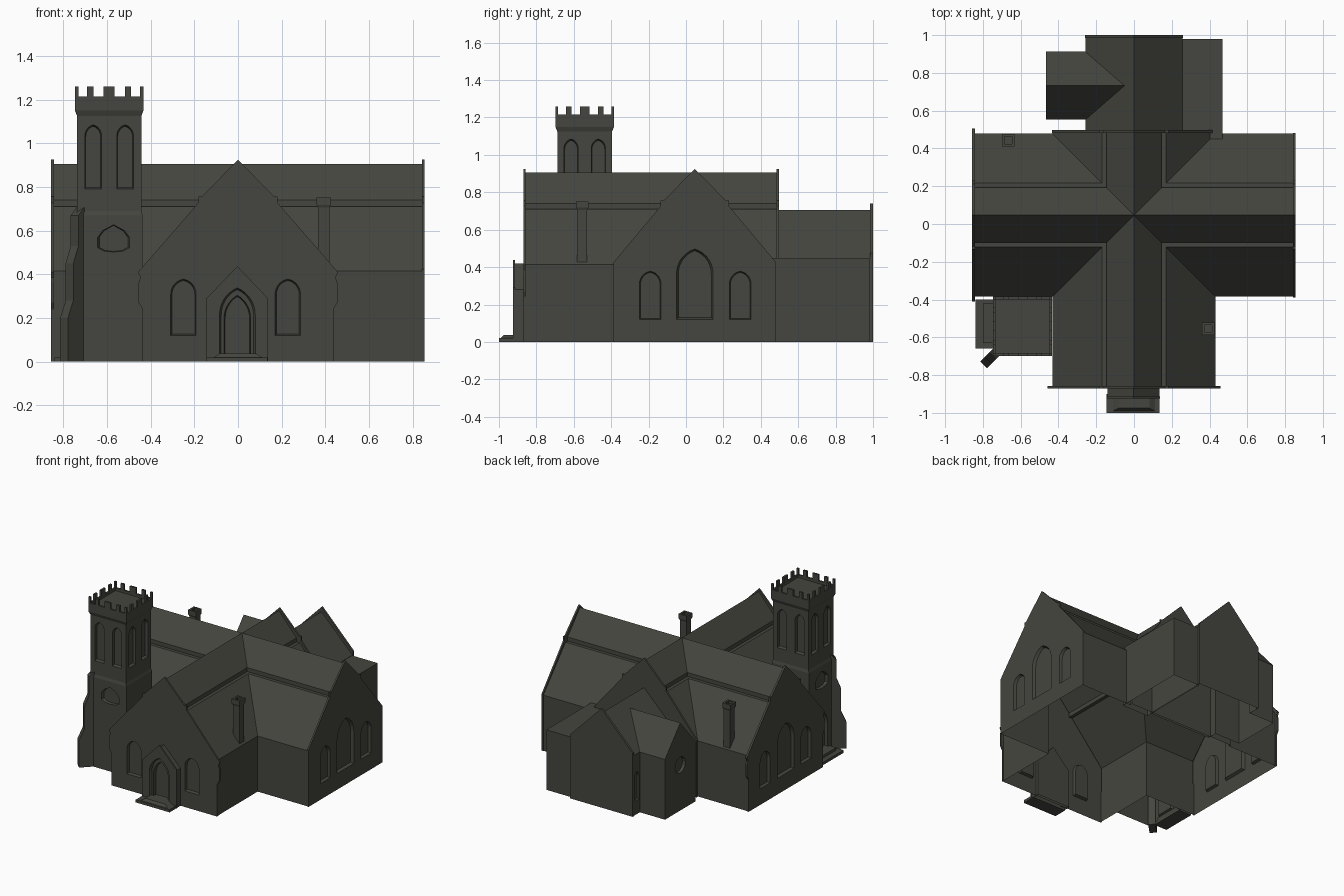
import bpy, bmesh, math
from mathutils import Vector

if "Cube" in bpy.data.objects:
    bpy.data.objects.remove(bpy.data.objects["Cube"])

stone = bpy.data.materials.new("dark_stone")
stone.diffuse_color = (0.06, 0.06, 0.05, 1)
stone.use_nodes = True
stone.node_tree.nodes["Principled BSDF"].inputs["Base Color"].default_value = stone.diffuse_color


def loft(name, loops, mat=True):
    """Closed solid through loops of equal point count."""
    bm = bmesh.new()
    rings = [[bm.verts.new(p) for p in loop] for loop in loops]
    n = len(rings[0])
    for a, b in zip(rings, rings[1:]):
        for i in range(n):
            bm.faces.new((a[i], a[(i + 1) % n], b[(i + 1) % n], b[i]))
    bm.faces.new(rings[0])
    bm.faces.new(rings[-1])
    bmesh.ops.recalc_face_normals(bm, faces=bm.faces)
    me = bpy.data.meshes.new(name)
    bm.to_mesh(me)
    bm.free()
    ob = bpy.data.objects.new(name, me)
    bpy.context.collection.objects.link(ob)
    if mat:
        me.materials.append(stone)
    return ob


def place(axis, t, pts, c=0.0):
    return [(c + u, t, z) if axis == 'y' else (t, c + u, z) for u, z in pts]


def prism(name, axis, a, b, pts, c=0.0):
    return loft(name, [place(axis, a, pts, c), place(axis, b, pts, c)])


def mirror(half):
    """Half profile from the right foot up to the centre -> full outline."""
    return half + [(-u, z) for u, z in reversed(half) if u > 1e-6]


def box(name, x0, x1, y0, y1, z0, z1):
    return loft(name, [[(x0, y0, z), (x1, y0, z), (x1, y1, z), (x0, y1, z)] for z in (z0, z1)])


def stages(name, x0, x1, y0, y1, steps):
    """Stacked rectangles, each (height, inset)."""
    return loft(name, [[(x0 + i, y0 + i, z), (x1 - i, y0 + i, z), (x1 - i, y1 - i, z), (x0 + i, y1 - i, z)]
                       for z, i in steps])


def arch(w, z0, zs, zt, n=7):
    """Pointed (or round) arch outline."""
    h = zt - zs
    r = (w * w + h * h) / (2 * w)
    end = math.atan2(h, r - w)
    half = [(w, z0)] + [(w - r + r * math.cos(end * i / n), zs + r * math.sin(end * i / n)) for i in range(n)]
    return mirror(half + [(0, zt)])


def cutter(axis, plane, out, c, pts, depth=0.02, taper=0.9):
    """Recess cutter with splayed sides."""
    zc = (min(p[1] for p in pts) + max(p[1] for p in pts)) / 2
    mid = [(u * taper, zc + (z - zc) * (1 - (1 - taper) * 0.5)) for u, z in pts]
    ob = loft("cutter", [place(axis, plane + out * 0.03, pts, c), place(axis, plane, pts, c),
                         place(axis, plane - out * depth, mid, c)], False)
    ob.hide_render = True
    return ob


def build(ob, unions=(), cuts=(), open_bottom=True):
    """Join and cut, then open the underside."""
    for other, op in [(u, 'UNION') for u in unions] + [(k, 'DIFFERENCE') for k in cuts]:
        m = ob.modifiers.new("bool", 'BOOLEAN')
        m.operation, m.object, m.solver = op, other, 'EXACT'
    bpy.context.view_layer.update()
    dg = bpy.context.evaluated_depsgraph_get()
    me = bpy.data.meshes.new_from_object(ob.evaluated_get(dg))
    ob.modifiers.clear()
    ob.data = me
    for other in list(unions) + list(cuts):
        bpy.data.objects.remove(other)
    bm = bmesh.new()
    bm.from_mesh(me)
    if open_bottom:
        low = [f for f in bm.faces if all(v.co.z < 1e-4 for v in f.verts)]
        bmesh.ops.delete(bm, geom=low, context='FACES')
    for f in bm.faces:
        f.material_index = 0
        f.smooth = False
    bm.to_mesh(me)
    bm.free()
    me.materials.clear()
    me.materials.append(stone)


# Cross-shaped main body with stepped roofs and raised gable ends
MID = 0.047
roof = mirror([(0.432, 0), (0.432, 0.415), (0.17, 0.71), (0.145, 0.71), (0.145, 0.74), (0, 0.905)])
top = [(0.182, 0.727), (0.182, 0.757), (0.165, 0.757), (0, 0.925)]
plain = mirror([(0.435, 0), (0.435, 0.425)] + top)
kneeler = mirror([(0.437, 0), (0.437, 0.24), (0.455, 0.27), (0.455, 0.36), (0.447, 0.385), (0.458, 0.41)] + top)
body = prism("church_body", 'y', -0.86, 0.487, roof)
parts = [prism("cross_arm", 'x', -0.85, 0.85, roof, MID),
         prism("gable", 'y', -0.87, -0.857, kneeler),
         prism("gable", 'y', 0.483, 0.497, plain),
         prism("gable", 'x', -0.857, -0.843, kneeler, MID),
         prism("gable", 'x', 0.843, 0.855, plain, MID)]
lancet, great = arch(0.058, 0.12, 0.31, 0.378), arch(0.098, 0.12, 0.365, 0.497)
cuts = [cutter('y', -0.87, -1, c, lancet) for c in (-0.25, 0.228)]
for side in (-1, 1):
    plane = 0.857 * side if side < 0 else 0.855
    cuts.append(cutter('x', plane, side, MID, great))
    cuts += [cutter('x', plane, side, MID + d, lancet) for d in (-0.238, 0.243)]
build(body, parts, cuts)

# Chancel with side room
chancel = prism("chancel", 'y', 0.48, 0.99, mirror([(0.257, 0), (0.257, 0.45), (0, 0.705)]))
cparts = [prism("gable", 'y', 0.984, 1.0, mirror([(0.26, 0), (0.26, 0.475), (0, 0.74)])),
          prism("side_room", 'x', -0.465, -0.03, mirror([(0.18, 0), (0.18, 0.45), (0, 0.655)]), 0.732)]
ring = [(0.06 * math.cos(a * math.pi / 8), 0.34 + 0.06 * math.sin(a * math.pi / 8)) for a in range(16)]
build(chancel, cparts, [cutter('x', -0.465, -1, 0.732, ring),
                        cutter('x', -0.26, -1, 0.948, arch(0.024, 0.1, 0.28, 0.32), 0.015)])
build(box("flat_roof_vestry", 0.25, 0.468, 0.44, 0.98, 0, 0.448))

# Tower
X0, X1, Y0, Y1 = -0.747, -0.433, -0.698, -0.385
tower = stages("tower", X0, X1, Y0, Y1,
               [(0, 0.004), (0.67, 0.004), (0.69, 0.01), (1.125, 0.01), (1.15, 0), (1.215, 0),
                (1.215, 0.014), (1.195, 0.014)])
xc, yc = (X0 + X1) / 2, (Y0 + Y1) / 2
belfry = arch(0.038, 0.79, 1.035, 1.085)
niche = mirror([(0, 0.502), (0.045, 0.507), (0.0725, 0.522), (0.0725, 0.57), (0.05, 0.6), (0, 0.627)])
cuts = []
for s in (-0.073, 0.073):
    cuts += [cutter('y', Y0 + 0.01, -1, xc + s, belfry), cutter('y', Y1 - 0.01, 1, xc + s, belfry),
             cutter('x', X0 + 0.01, -1, yc + s, belfry), cutter('x', X1 - 0.01, 1, yc + s, belfry)]
cuts += [cutter('y', Y0 + 0.004, -1, xc + 0.02, niche), cutter('x', X0 + 0.004, -1, yc, niche),
         cutter('x', X0 + 0.004, -1, yc, arch(0.07, 0.04, 0.21, 0.33))]
build(tower, (), cuts)

# Battlements on all four sides
T = 0.014
for k, (a, b) in enumerate([(0, 0.05), (0.18, 0.27), (0.42, 0.58), (0.73, 0.82), (0.95, 1)]):
    xa, xb = X0 + a * (X1 - X0), X0 + b * (X1 - X0)
    ya, yb = Y0 + a * (Y1 - Y0), Y0 + b * (Y1 - Y0)
    for j, (y0, y1) in enumerate([(Y0, Y0 + T), (Y1 - T, Y1)]):
        box(f"merlon_ns_{k}_{j}", xa, xb, y0, y1, 1.213, 1.26)
    if 0 < k < 4:
        for j, (x0, x1) in enumerate([(X0, X0 + T), (X1 - T, X1)]):
            box(f"merlon_ew_{k}_{j}", x0, x1, ya, yb, 1.213, 1.26)

# Diagonal stepped buttress on the tower corner
prof = [(-0.035, 0), (0.08, 0), (0.08, 0.2), (0.045, 0.28), (0.045, 0.45), (0.012, 0.53), (0.012, 0.67), (-0.035, 0.715)]
out, side = Vector((-1, -1, 0)).normalized(), Vector((1, -1, 0)).normalized()
corner = Vector((-0.74, -0.69, 0))
loft("buttress", [[corner + out * d + side * s + Vector((0, 0, z)) for d, z in prof] for s in (-0.025, 0.025)])

# Entrance porch with nested door arches
porch = prism("porch", 'y', -0.918, -0.85, mirror([(0.137, 0), (0.137, 0.28), (0, 0.42)]), -0.003)
build(porch, [prism("gable", 'y', -0.925, -0.914, mirror([(0.141, 0), (0.141, 0.29), (0, 0.437)]), -0.003)],
      [cutter('y', -0.925, -1, -0.003, arch(0.082, 0.03, 0.215, 0.338), 0.018),
       cutter('y', -0.912, -1, -0.003, arch(0.062, 0.03, 0.2, 0.305), 0.03)])

# Steps at the porch and at the tower door
loft("porch_steps", [[(-0.145, -1.0, z), (0.135, -1.0, z), (0.135, -0.9, z), (-0.145, -0.9, z)] for z in (0, 0.02)])
loft("porch_landing", [[(-h, y, z), (h, y, z), (h, -0.9, z), (-h, -0.9, z)]
                       for h, y, z in ((0.11, -0.99, 0.02), (0.082, -0.975, 0.038))])
box("tower_step", -0.84, -0.735, -0.66, -0.4, 0, 0.02)
box("tower_landing", -0.8, -0.735, -0.63, -0.42, 0.02, 0.04)

# Chimneys
for name, x, y in (("chimney_front", 0.393, -0.555), ("chimney_back", -0.666, 0.443)):
    stages(name, x - 0.033, x + 0.033, y - 0.033, y + 0.033,
           [(0.4, 0.006), (0.705, 0.006), (0.718, 0), (0.752, 0), (0.752, 0.014), (0.735, 0.014)])
